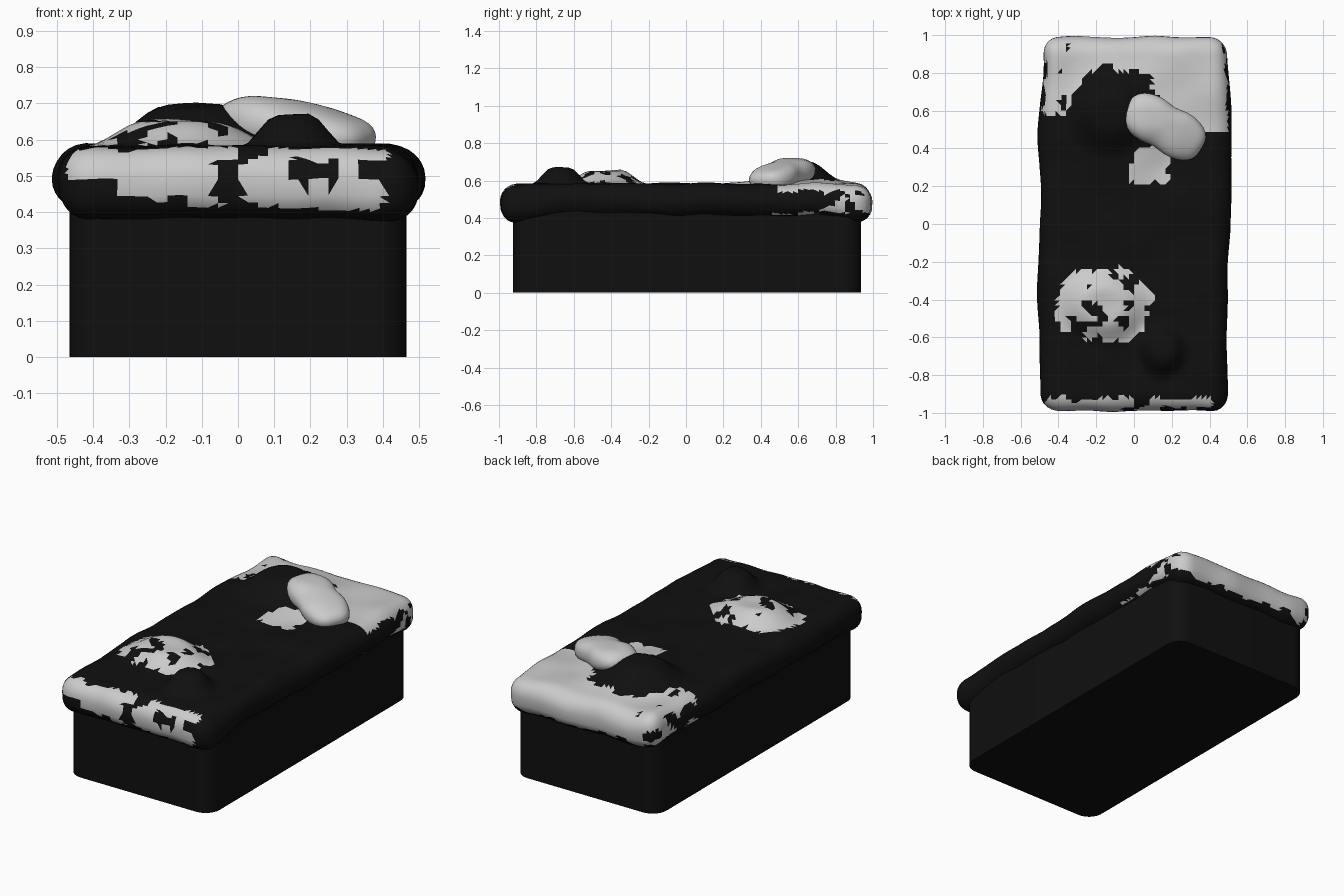
import bpy, bmesh, math
from mathutils import Vector, Matrix, noise

if "Cube" in bpy.data.objects:
    bpy.data.objects.remove(bpy.data.objects["Cube"])

black = bpy.data.materials.new("black_cloth")
black.diffuse_color = (0.005, 0.005, 0.005, 1)
black.use_nodes = True
black.node_tree.nodes["Principled BSDF"].inputs["Base Color"].default_value = black.diffuse_color
pale = bpy.data.materials.new("pale_cloth")
pale.diffuse_color = (0.6, 0.6, 0.6, 1)
pale.use_nodes = True
pale.node_tree.nodes["Principled BSDF"].inputs["Base Color"].default_value = pale.diffuse_color


def finish(name, bm, mats, angle=60):
    me = bpy.data.meshes.new(name)
    bm.to_mesh(me)
    bm.free()
    ob = bpy.data.objects.new(name, me)
    bpy.context.collection.objects.link(ob)
    for m in mats:
        me.materials.append(m)
    bpy.ops.object.select_all(action='DESELECT')
    ob.select_set(True)
    bpy.context.view_layer.objects.active = ob
    bpy.ops.object.shade_smooth_by_angle(angle=math.radians(angle))
    return ob


def clamp(v, a, b):
    return max(a, min(b, v))


def box(half):
    bm = bmesh.new()
    bmesh.ops.create_cube(bm, size=2)
    bmesh.ops.scale(bm, vec=half, verts=bm.verts)
    return bm


def ellipse(x, y, cx, cy, rx, ry):
    return math.hypot((x - cx) / rx, (y - cy) / ry)


def plateau(d, inner):
    t = clamp((1 - d) / (1 - inner), 0, 1)
    return t * t * (3 - 2 * t)


# Bed base: box with rounded upright corners
bm = box((0.465, 0.93, 0.23))
bmesh.ops.translate(bm, vec=(0, 0.005, 0.23), verts=bm.verts)
upright = [e for e in bm.edges if abs(e.verts[0].co.z - e.verts[1].co.z) > 0.1]
bmesh.ops.bevel(bm, geom=upright, offset=0.09, segments=8, profile=0.5, affect='EDGES')
finish("bed_base", bm, [black], 30)

# Bedding: rounded slab, lumps raised under the cover
H = Vector((0.5, 0.99, 0.09))
R = 0.09
bm = box(H)
for axis, cuts in ((0, 35), (1, 70), (2, 7)):
    es = [e for e in bm.edges
          if abs((e.verts[0].co - e.verts[1].co)[axis]) > H[axis]]
    bmesh.ops.subdivide_edges(bm, edges=es, cuts=cuts, use_grid_fill=True)

LUMPS = (  # centre x, y, radius x, y, height, flat part
    (-0.06, 0.60, 0.42, 0.36, 0.04, 0.2),
    (-0.13, 0.58, 0.25, 0.24, 0.075, 0.3),
    (-0.16, -0.43, 0.27, 0.22, 0.072, 0.35),
    (0.15, -0.67, 0.15, 0.16, 0.085, 0.3),
)
for v in bm.verts:
    p = v.co.copy()
    core = Vector([clamp(p[i], -(H[i] - R), H[i] - R) for i in range(3)])
    d = p - core
    q = core + d.normalized() * R
    top = clamp(q.z / R + 0.2, 0, 1)
    s = noise.noise(q * 3.2 + Vector((4, 1, 7)))
    q.x += 0.03 * s * clamp(abs(q.x) / 0.5, 0, 1) ** 4 * (1 if q.x > 0 else -1)
    q.y += 0.015 * noise.noise(q * 5) * clamp(abs(q.y), 0, 1) ** 8
    lift = sum(h * plateau(ellipse(q.x, q.y, cx, cy, rx, ry), f)
               for cx, cy, rx, ry, h, f in LUMPS)
    wave = 0.014 * noise.noise(Vector((q.x * 5, q.y * 5, 2)))
    z = 0.492 + q.z + wave + lift * top
    # ends hang a little lower than the sides
    if q.z < 0:
        z -= 0.025 * clamp((abs(q.y) - 0.7) / 0.25, 0, 1)
    v.co = (q.x, q.y, z)
bmesh.ops.triangulate(bm, faces=bm.faces)


def is_pale(p):
    x, y, z = p
    if z < 0.415:
        return False
    if y < -0.92:
        return -0.48 < x < 0.38
    if ellipse(x, y, -0.16, -0.43, 0.25, 0.2) < 1:
        return True
    if abs(x - 0.08) < 0.1 and 0.22 < y < 0.4:
        return True
    head = y > 0.48 + 0.1 * (x < -0.2) and -0.47 < x < 0.485
    return head and ellipse(x, y, -0.1, 0.58, 0.27, 0.25) > 1


# Torn patchwork: the colour choice is made per shard
for f in bm.faces:
    c = f.calc_center_median()
    dist, pts = noise.voronoi(c * 14)
    shard = pts[0] / 14
    patch = is_pale(c * 0.4 + shard * 0.6)
    fleck = noise.cell(pts[0] * 3.7 + Vector((0.3, 0.3, 0.3)))
    near_patch = c.y < 0.2 or c.x < -0.35
    if patch and near_patch and fleck < -0.55:
        patch = False
    f.material_index = 1 if patch else 0
finish("bedding", bm, [black, pale])

# Loose pillow: plump blob lying diagonally on the head end
bm = bmesh.new()
bmesh.ops.create_uvsphere(bm, u_segments=40, v_segments=24, radius=1)
for v in bm.verts:
    x, y, z = v.co
    k = (abs(x) ** 2.8 + abs(y) ** 2.8 + abs(z) ** 2.2) ** (-1 / 2.6)
    x, y, z = x * k, y * k, z * k
    waist = 1 - 0.1 * math.exp(-(x * 4) ** 2)
    v.co = (x * 0.23, y * 0.13 * waist, z * 0.075)
    v.co += Vector((0, 0, 1)) * 0.008 * noise.noise(v.co * 9)
rot = Matrix.Rotation(math.radians(-30), 4, 'Z') @ Matrix.Rotation(math.radians(9), 4, 'Y')
bmesh.ops.transform(bm, matrix=Matrix.Translation((0.16, 0.515, 0.632)) @ rot, verts=bm.verts)
finish("pillow", bm, [pale])
